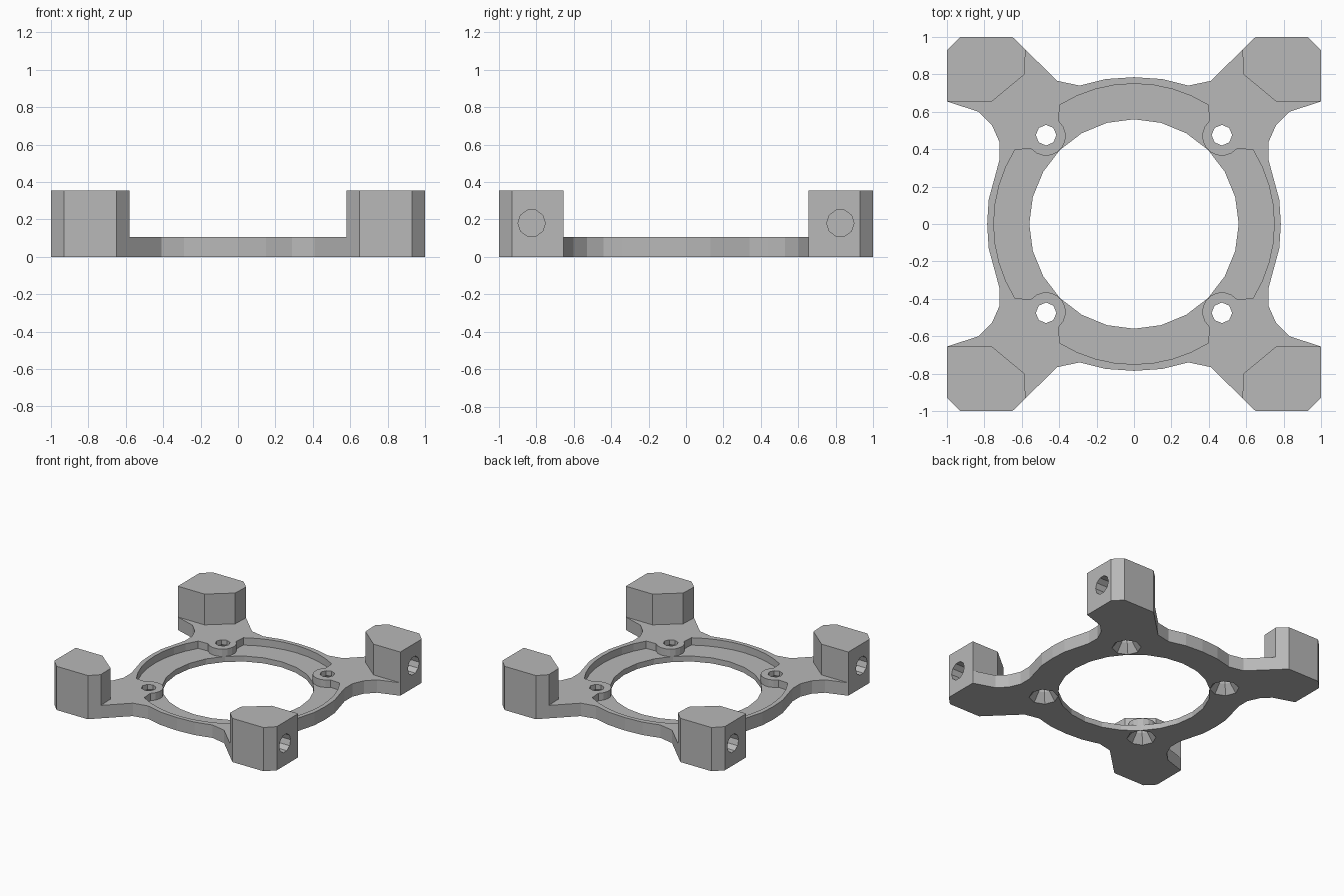
import bpy, bmesh
from math import sin, cos, radians
from mathutils import Matrix, Vector

cube = bpy.data.objects.get("Cube")
if cube:
    bpy.data.objects.remove(cube, do_unlink=True)

grey = bpy.data.materials.new("plain grey")
grey.use_nodes = True
grey.diffuse_color = (0.48, 0.48, 0.48, 1)
grey.node_tree.nodes["Principled BSDF"].inputs["Base Color"].default_value = (0.48, 0.48, 0.48, 1)


def finish(bm, name):
    bmesh.ops.recalc_face_normals(bm, faces=bm.faces)
    mesh = bpy.data.meshes.new(name)
    bm.to_mesh(mesh)
    bm.free()
    mesh.materials.append(grey)
    ob = bpy.data.objects.new(name, mesh)
    bpy.context.collection.objects.link(ob)
    return ob


def prism(name, points, z0, z1):
    """Extrude a flat outline from z0 to z1."""
    bm = bmesh.new()
    face = bm.faces.new([bm.verts.new((x, y, z0)) for x, y in points])
    top = bmesh.ops.extrude_face_region(bm, geom=[face])["geom"]
    verts = [v for v in top if isinstance(v, bmesh.types.BMVert)]
    bmesh.ops.translate(bm, verts=verts, vec=(0, 0, z1 - z0))
    return finish(bm, name)


def cone(name, r0, r1, depth, sides, centre, axis="Z"):
    bm = bmesh.new()
    turn = Matrix.Rotation(radians(90), 4, "Y") if axis == "X" else Matrix()
    bmesh.ops.create_cone(bm, cap_ends=True, segments=sides, radius1=r0, radius2=r1,
                          depth=depth, matrix=Matrix.Translation(Vector(centre)) @ turn)
    return finish(bm, name)


def combine(target, tool, operation):
    """Apply a boolean and throw the tool away."""
    mod = target.modifiers.new("cut", "BOOLEAN")
    mod.operation, mod.solver, mod.object = operation, "EXACT", tool
    bpy.context.view_layer.update()
    result = target.evaluated_get(bpy.context.evaluated_depsgraph_get())
    mesh = bpy.data.meshes.new_from_object(result)
    target.modifiers.clear()
    target.data = mesh
    bpy.data.objects.remove(tool, do_unlink=True)


def arc(cx, cy, r, a0, a1, steps):
    angles = [radians(a0 + (a1 - a0) * i / steps) for i in range(steps + 1)]
    return [(cx + r * cos(a), cy + r * sin(a)) for a in angles]


# Base plate outline: one quarter, mirrored across both axes
quarter = [(0.785, 0), (0.777, 0.13), (0.72, 0.34), (0.72, 0.44), (0.76, 0.53), (0.83, 0.6),
           (1, 0.655), (1, 0.93), (0.93, 1), (0.65, 1), (0.41, 0.765), (0.29, 0.74),
           (0.15, 0.775), (0, 0.785)]
half = quarter + [(-x, y) for x, y in reversed(quarter[:-1])]
outline = half + [(x, -y) for x, y in reversed(half[1:-1])]
frame = prism("mounting_frame", outline, 0, 0.105)

# Corner posts
post = [(1, 0.655), (1, 0.93), (0.93, 1), (0.65, 1), (0.58, 0.932), (0.585, 0.8), (0.76, 0.655)]
corners = [(sx, sy) for sx in (1, -1) for sy in (1, -1)]
for sx, sy in corners:
    tool = prism("corner_post", [(x * sx, y * sy) for x, y in post], 0, 0.355)
    combine(frame, tool, "UNION")

# Sunken ring that leaves the arms and rounded screw bosses standing
recess = []
for k in range(4):
    side = arc(0, 0, 0.75, -32, 32, 8) + arc(0.47, 0.47, 0.105, 320, 130, 9)
    c, s = cos(radians(90 * k)), sin(radians(90 * k))
    recess += [(x * c - y * s, x * s + y * c) for x, y in side]
combine(frame, prism("recess_cutter", recess, 0.045, 0.2), "DIFFERENCE")

# Large central opening
combine(frame, cone("opening_cutter", 0.56, 0.56, 1, 24, (0, 0, 0)), "DIFFERENCE")

# Countersunk screw holes in the arms, blind holes in the outer sides of the posts
for sx, sy in corners:
    x, y = 0.47 * sx, 0.475 * sy
    combine(frame, cone("screw_cutter", 0.055, 0.055, 0.4, 8, (x, y, 0.05)), "DIFFERENCE")
    combine(frame, cone("sink_cutter", 0.115, 0.055, 0.08, 8, (x, y, 0.03)), "DIFFERENCE")
    combine(frame, cone("side_cutter", 0.073, 0.073, 0.5, 10, (sx, 0.825 * sy, 0.18), "X"),
            "DIFFERENCE")
